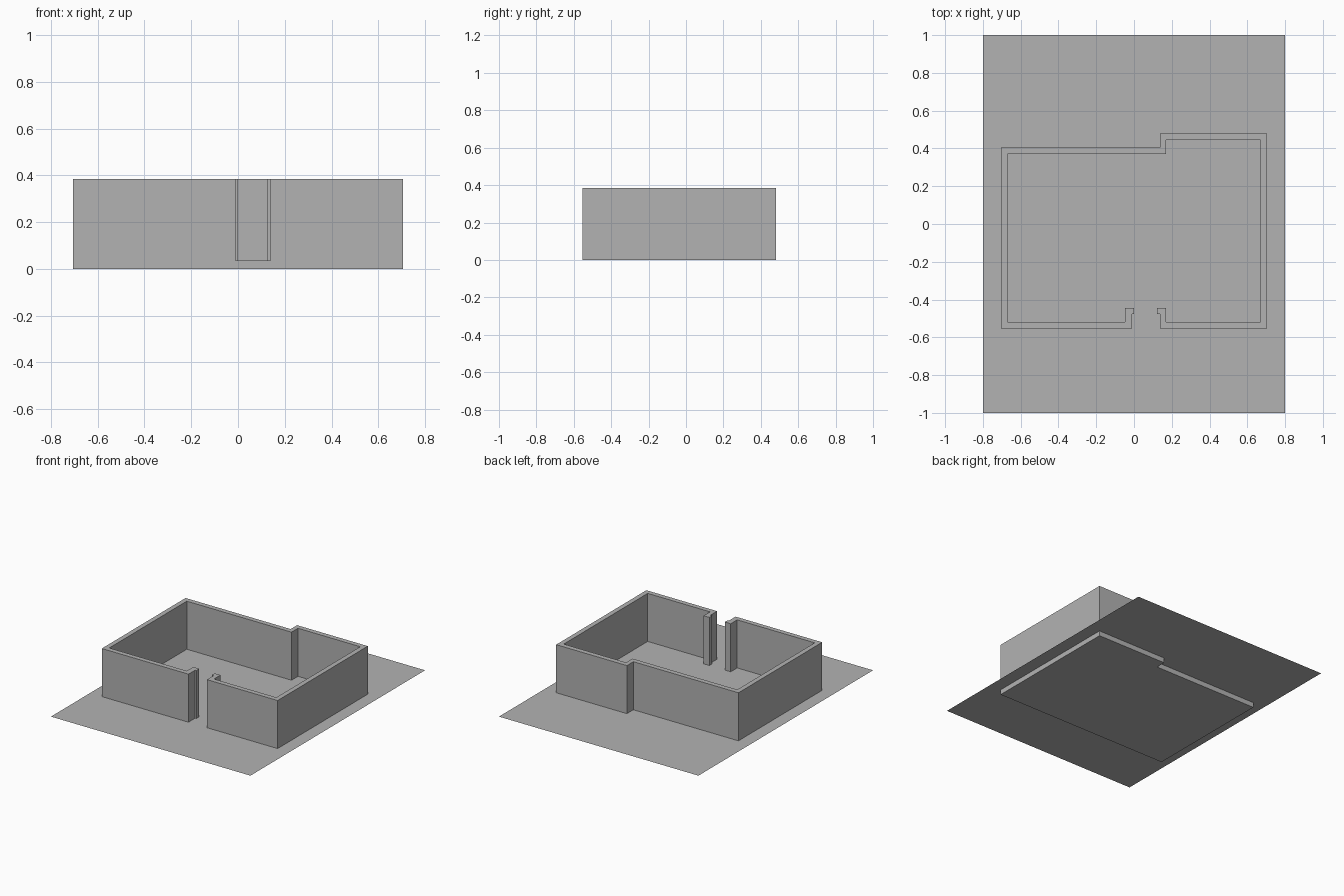
import bpy
import bmesh

cube = bpy.data.objects.get("Cube")
if cube:
    bpy.data.objects.remove(cube, do_unlink=True)

grey = bpy.data.materials.new("plain grey")
grey.use_nodes = True
colour = (0.45, 0.45, 0.45, 1)
grey.diffuse_color = colour
grey.node_tree.nodes["Principled BSDF"].inputs["Base Color"].default_value = colour

FLOOR, TOP = 0.036, 0.385


def prism(name, outline, bottom, top=None):
    """Flat polygon at the bottom height, extruded up when a top is given."""
    bm = bmesh.new()
    face = bm.faces.new([bm.verts.new((x, y, bottom)) for x, y in outline])
    if top is not None:
        result = bmesh.ops.extrude_face_region(bm, geom=[face], use_keep_orig=True)
        moved = [v for v in result["geom"] if isinstance(v, bmesh.types.BMVert)]
        bmesh.ops.translate(bm, verts=moved, vec=(0, 0, top - bottom))
        bmesh.ops.recalc_face_normals(bm, faces=bm.faces)
    mesh = bpy.data.meshes.new(name)
    bm.to_mesh(mesh)
    bm.free()
    mesh.materials.append(grey)
    obj = bpy.data.objects.new(name, mesh)
    bpy.context.collection.objects.link(obj)
    return obj


# Room outline, anticlockwise from the right side of the doorway
outer = [(0.138, -0.553), (0.705, -0.553), (0.705, 0.48), (0.138, 0.48),
         (0.138, 0.406), (-0.705, 0.406), (-0.705, -0.553), (-0.01, -0.553)]

# Inner wall line, back the other way, with the rebated door jambs at each end
left_jamb = [(-0.01, -0.476), (0, -0.476), (0, -0.444), (-0.048, -0.444)]
inner = [(-0.048, -0.518), (-0.67, -0.518), (-0.67, 0.37), (0.17, 0.37),
         (0.17, 0.444), (0.67, 0.444), (0.67, -0.518), (0.17, -0.518)]
right_jamb = [(0.17, -0.444), (0.123, -0.444), (0.123, -0.476), (0.138, -0.476)]

prism("floor_slab", outer, 0, FLOOR)
prism("walls", outer + left_jamb + inner + right_jamb, FLOOR, TOP)

# Thin ground sheet level with the floor
prism("ground_sheet", [(-0.8, -1), (0.8, -1), (0.8, 1), (-0.8, 1)], FLOOR + 0.0005)
